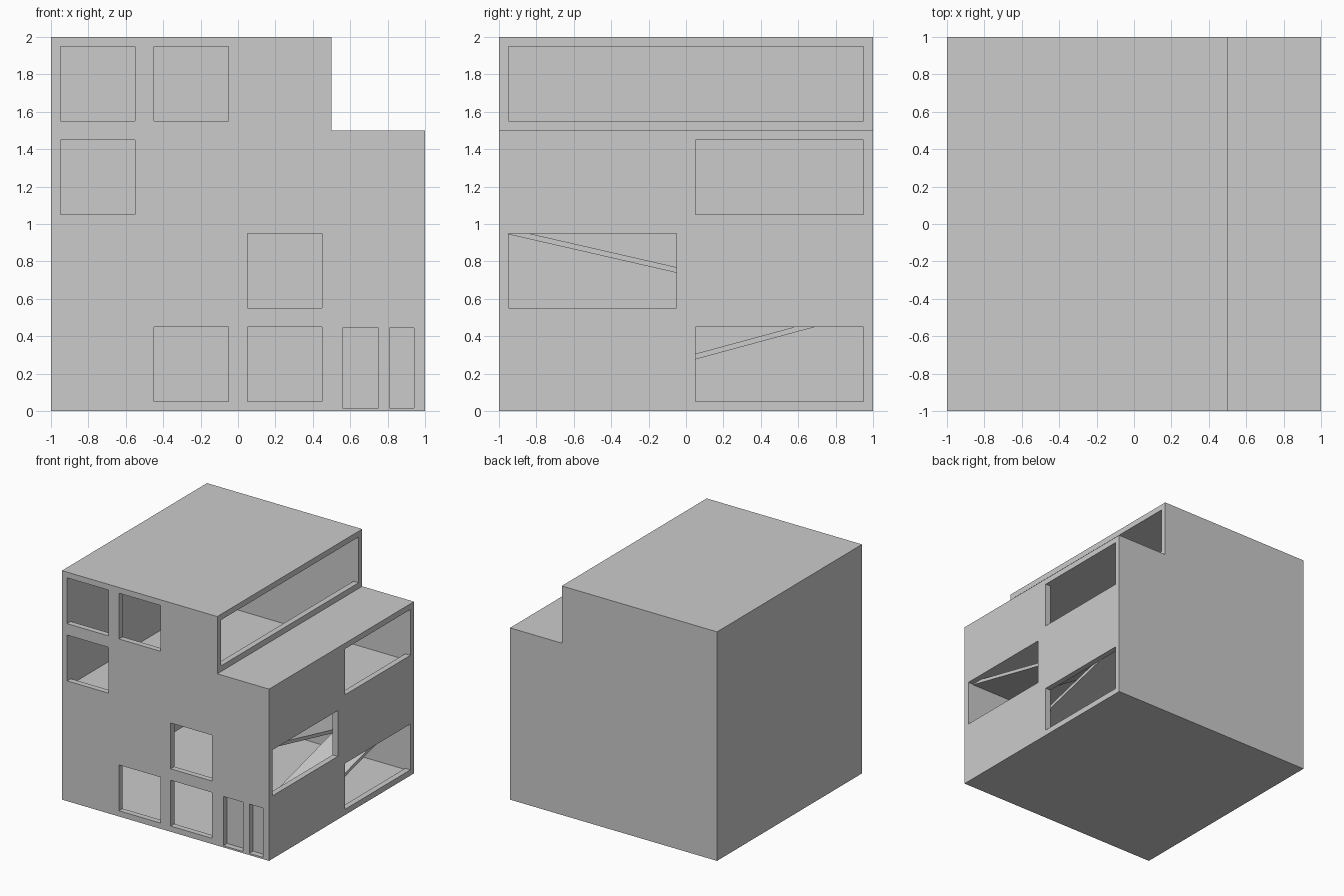
import bpy, bmesh

if "Cube" in bpy.data.objects:
    bpy.data.objects.remove(bpy.data.objects["Cube"])


def extrude(name, profile, axis, a, b):
    """Extrude a 2D profile along x (profile = y,z) or y (profile = x,z)."""
    bm = bmesh.new()
    put = (lambda p, d: (d, p[0], p[1])) if axis == 'x' else (lambda p, d: (p[0], d, p[1]))
    face = bm.faces.new([bm.verts.new(put(p, a)) for p in profile])
    new = bmesh.ops.extrude_face_region(bm, geom=[face])['geom']
    shift = (b - a, 0, 0) if axis == 'x' else (0, b - a, 0)
    bmesh.ops.translate(bm, vec=shift, verts=[v for v in new if isinstance(v, bmesh.types.BMVert)])
    bmesh.ops.recalc_face_normals(bm, faces=bm.faces)
    mesh = bpy.data.meshes.new(name)
    bm.to_mesh(mesh)
    bm.free()
    ob = bpy.data.objects.new(name, mesh)
    bpy.context.collection.objects.link(ob)
    return ob


def rect(u0, u1, z0, z1):
    return [(u0, z0), (u1, z0), (u1, z1), (u0, z1)]


def stepped(x0, x1, x2, z0, z1, z2):
    return [(x0, z0), (x1, z0), (x1, z1), (x2, z1), (x2, z2), (x0, z2)]


# Stepped building volume
building = extrude("building_shell", stepped(-1, 1, 0.5, 0, 1.5, 2), 'y', -1, 1)

# Two hollow storeys, leaving walls, middle floor and roofs
cutters = [
    extrude("lower_hall_cutter", rect(-0.95, 0.95, 0.04, 0.95), 'y', -0.95, 0.95),
    extrude("upper_hall_cutter", stepped(-0.95, 0.95, 0.45, 1.0, 1.45, 1.95), 'y', -0.95, 0.95),
]

# Square front windows on a half-unit grid, then two doorways
for cx, cz in [(-0.75, 1.75), (-0.25, 1.75), (-0.75, 1.25),
               (0.25, 0.75), (-0.25, 0.25), (0.25, 0.25)]:
    cutters.append(extrude("front_window_cutter",
                           rect(cx - 0.2, cx + 0.2, cz - 0.2, cz + 0.2), 'y', -1.1, -0.9))
for x0, x1 in [(0.56, 0.75), (0.81, 0.94)]:
    cutters.append(extrude("door_cutter", rect(x0, x1, 0.015, 0.445), 'y', -1.1, -0.95))

# Long right-hand windows
for y0, y1, z0, x in [(-0.95, 0.95, 1.55, 0.5), (0.05, 0.95, 1.05, 1),
                      (-0.95, -0.05, 0.55, 1), (0.05, 0.95, 0.05, 1)]:
    cutters.append(extrude("side_window_cutter", rect(y0, y1, z0, z0 + 0.4), 'x', x - 0.1, x + 0.1))

for c in cutters:
    mod = building.modifiers.new("cut", 'BOOLEAN')
    mod.operation = 'DIFFERENCE'
    mod.solver = 'EXACT'
    mod.object = c

# Bake the cuts and remove the cutters
bpy.context.view_layer.update()
dg = bpy.context.evaluated_depsgraph_get()
baked = bpy.data.meshes.new_from_object(building.evaluated_get(dg))
building.modifiers.clear()
building.data = baked
for c in cutters:
    bpy.data.objects.remove(c)

# Two sloping stair slabs, doubling back along the right wall
for name, z_front, z_back in [("lower_ramp", 0.035, 0.55), ("upper_ramp", 0.975, 0.54)]:
    extrude(name, [(-0.95, z_front - 0.03), (0.95, z_back - 0.03),
                   (0.95, z_back), (-0.95, z_front)], 'x', 0.56, 0.95)
